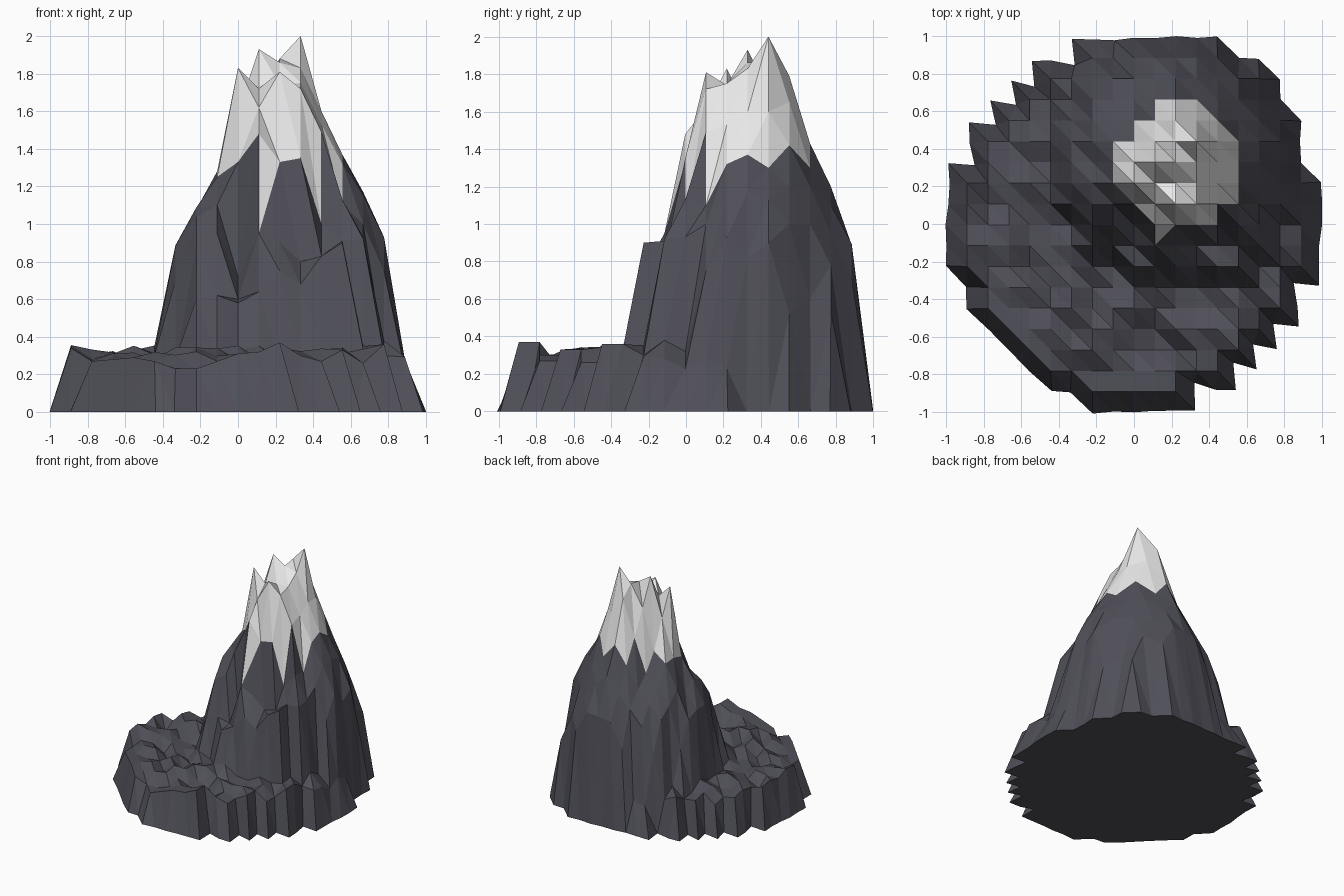
import bpy
import bmesh
import math
import random

random.seed(11)
STEP = 0.111           # spacing of the terrain grid
HALF = 9               # grid points on each side of the middle
PEAK_I, PEAK_J = 2, 3  # grid position of the mountain's axis

cube = bpy.data.objects.get("Cube")
if cube:
    bpy.data.objects.remove(cube, do_unlink=True)


def make_material(name, colour):
    mat = bpy.data.materials.new(name)
    mat.use_nodes = True
    mat.diffuse_color = colour
    mat.node_tree.nodes["Principled BSDF"].inputs["Base Color"].default_value = colour
    return mat


rock = make_material("dark_rock", (0.079, 0.078, 0.098, 1))
snow = make_material("snow", (0.80, 0.80, 0.80, 1))

# Craggy summit and cliff heights, one row per grid line from front to back
SUMMIT_LEFT, SUMMIT_FRONT = -1, -2
SUMMIT = (
    (.30, .58, .64, .75, .68, .83, .90, .35, .30),
    (.62, .60, .95, .90, .80, .83, .91, .92, .38),
    (.95, .72, 1.48, 1.33, 1.35, 1.0, 1.13, .93, .32),
    (1.1, 1.33, 1.62, 1.81, 1.72, 1.49, 1.1, 1.0, .75),
    (1.25, 1.83, 1.72, 1.74, 1.75, 1.53, 1.32, 1.15, .93),
    (1.28, 1.6, 1.93, 1.86, 1.83, 1.6, 1.37, 1.17, .82),
    (1.27, 1.35, 1.7, 1.88, 2.0, 1.6, 1.3, 1.13, .9),
    (1.1, 1.2, 1.48, 1.79, 1.65, 1.42, 1.2, 1.0, .52),
    (1.0, 1.1, 1.28, 1.43, 1.3, 1.2, 1.0, .6, 0),
    (.85, .97, 1.07, 1.2, 1.1, .95, .78, .53, 0),
)

# Heights along the front edge of the foothills, from left to right in x
FRONT_EDGE = (.35, .27, .28, .29, .27, .23, .23, .27, .31,
              .32, .37, .30, .27, .33, .26, .36, .39)


def height(i, j):
    """Height of a grid point: summit, cliff flank, low foothill or ground."""
    row, col = j - SUMMIT_FRONT, i - SUMMIT_LEFT
    if 0 <= row < len(SUMMIT) and 0 <= col < len(SUMMIT[0]):
        return SUMMIT[row][col]
    reach = (i - PEAK_I) ** 2 + (j - PEAK_J) ** 2
    if reach <= 32:
        d = math.sqrt(reach)
        drop = 0.2 if d > 5.1 else 0.0
        return 1.75 - 0.165 * d - drop + random.uniform(-0.08, 0.06)
    from_middle = i * i + j * j
    if from_middle > 68:
        return 0.0
    if from_middle > 48 and j < -2:
        return FRONT_EDGE[i + 8]
    return random.uniform(0.22, 0.36)


def rim_scale(i, j):
    """Pull the saw-toothed corners of the ground rim inward, notches most."""
    if i * j >= 0:
        return 1.0
    return 0.95 if i * i + j * j <= 74 else 0.985


# Terrain grid, with the ground-level rim slightly ragged
bm = bmesh.new()
grid = {}
span = range(-HALF, HALF + 1)
for j in span:
    for i in span:
        z = height(i, j)
        scale = 1.0 if z else rim_scale(i, j)
        jitter = 0.0 if z else 0.006
        x = i * STEP * scale + random.uniform(-jitter, jitter)
        y = (j * STEP - 0.004) * scale + random.uniform(-jitter, jitter)
        grid[i, j] = bm.verts.new((x, y, z))

# Split each cell into two facets, leaving out the flat ground
SNOW_LINE = 1.5
for j in span[:-1]:
    for i in span[:-1]:
        a, b = grid[i, j], grid[i + 1, j]
        c, d = grid[i + 1, j + 1], grid[i, j + 1]
        tongue = (i, j) == (1, -1)     # a gully where snow runs lower
        facets = ((a, b, c), (a, c, d)) if tongue else ((a, b, d), (b, c, d))
        for n, tri in enumerate(facets):
            top = max(v.co.z for v in tri)
            if top > 0:
                face = bm.faces.new(tri)
                face.material_index = int(top > SNOW_LINE or (tongue and n == 1))

# Flat underside across the rim
bmesh.ops.delete(bm, geom=[v for v in bm.verts if not v.link_faces], context='VERTS')
rim = [e for e in bm.edges if e.is_boundary]
bmesh.ops.triangle_fill(bm, edges=rim, use_beauty=True)
bmesh.ops.recalc_face_normals(bm, faces=bm.faces)

mesh = bpy.data.meshes.new("mountain")
bm.to_mesh(mesh)
bm.free()
mesh.materials.append(rock)
mesh.materials.append(snow)
mountain = bpy.data.objects.new("mountain", mesh)
bpy.context.collection.objects.link(mountain)
